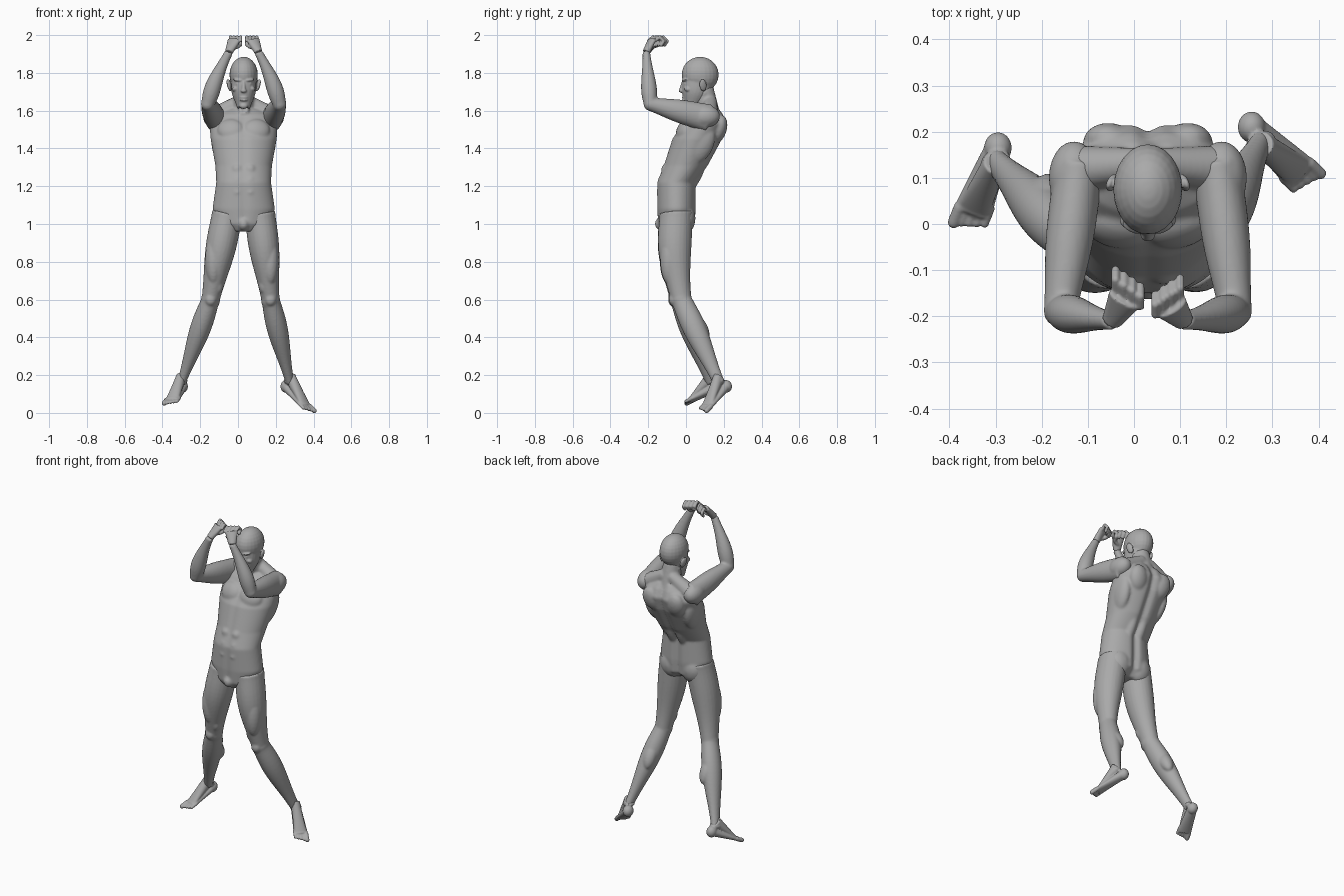
import bpy, bmesh, math
from mathutils import Vector, Matrix

cube = bpy.data.objects.get("Cube")
if cube:
    bpy.data.objects.remove(cube)

MID = 0.03  # body centre line in x
RIGHTWARD = Vector((1, 0, 0))
UP = Vector((0, 0, 1))

grey = (0.4, 0.4, 0.4, 1)
skin = bpy.data.materials.new("warm_grey_skin")
skin.use_nodes = True
skin.diffuse_color = grey
skin.node_tree.nodes["Principled BSDF"].inputs["Base Color"].default_value = grey


def at(sign, across, y, z):
    """Point at a distance from the centre line, on the left (1) or right (-1)."""
    return Vector((MID + sign * across, y, z))


def loft(bm, rings):
    loops = [[bm.verts.new(point) for point in ring] for ring in rings]
    for lower, upper in zip(loops, loops[1:]):
        for i in range(len(lower)):
            bm.faces.new((lower[i - 1], lower[i], upper[i], upper[i - 1]))
    bm.faces.new(loops[0])
    bm.faces.new(loops[-1])


def ellipse(center, wide, deep, count=24):
    angles = [math.tau * i / count for i in range(count)]
    return [center + wide * math.cos(angle) + deep * math.sin(angle) for angle in angles]


def tube(bm, start, end, wide, deep=None, bulge=0, skew=1, bow=Vector(), side=RIGHTWARD):
    """Tapered limb between two joints, with a muscle swelling and a bowed axis."""
    deep = deep or wide
    axis = (end - start).normalized()
    across = (side - axis * side.dot(axis)).normalized()
    normal = axis.cross(across)
    steps = 16
    rings = []
    for i in range(steps + 1):
        t = i / steps
        swell = bulge * math.sin(math.pi * t ** skew) ** 2
        width = wide[0] + (wide[1] - wide[0]) * t + swell
        depth = deep[0] + (deep[1] - deep[0]) * t + swell
        center = start.lerp(end, t) + bow * math.sin(math.pi * t)
        rings.append(ellipse(center, across * width, normal * depth))
    loft(bm, rings)


def chain(bm, points, radius):
    """Round-jointed finger or toe of constant thickness."""
    for start, end in zip(points, points[1:]):
        tube(bm, start, end, (radius, radius))
    for point in points:
        ball(bm, point, (radius, radius, radius))


def ball(bm, center, radii, tilt=0, roll=0, turn=0):
    matrix = Matrix.Translation(center)
    for angle, axis in ((turn, "Z"), (roll, "Y"), (tilt, "X")):
        matrix = matrix @ Matrix.Rotation(math.radians(angle), 4, axis)
    matrix = matrix @ Matrix.Diagonal((*radii, 1))
    bmesh.ops.create_uvsphere(bm, u_segments=24, v_segments=14, radius=1, matrix=matrix)


def finish(bm, name, voxel, softness):
    """Fuse the overlapping muscles of one part into a single smooth skin."""
    bmesh.ops.recalc_face_normals(bm, faces=bm.faces[:])
    mesh = bpy.data.meshes.new(name)
    bm.to_mesh(mesh)
    bm.free()
    mesh.materials.append(skin)
    part = bpy.data.objects.new(name, mesh)
    bpy.context.collection.objects.link(part)
    fuse = part.modifiers.new("fuse", "REMESH")
    fuse.mode = "VOXEL"
    fuse.voxel_size = voxel
    fuse.use_smooth_shade = True
    soften = part.modifiers.new("soften", "SMOOTH")
    soften.iterations = softness


def torso_ring(z, center_y, half_width, half_depth):
    """Oval section with a deep spine groove and a faint belly groove."""
    ring = []
    for point in ellipse(Vector((MID, center_y, z)), RIGHTWARD * half_width,
                         Vector((0, half_depth, 0)), 64):
        back = point.y > center_y
        groove = math.exp(-((point.x - MID) / 0.02) ** 2)
        point.y -= groove * 0.02 if back else -groove * 0.006
        ring.append(point)
    return ring


# Torso core: height, centre y, half width, half depth
bm = bmesh.new()
profile = [(0.96, -0.06, 0.07, 0.07), (1, -0.05, 0.14, 0.1), (1.08, -0.05, 0.165, 0.105),
           (1.22, -0.05, 0.145, 0.105), (1.31, 0, 0.15, 0.12), (1.45, 0.06, 0.175, 0.135),
           (1.53, 0.1, 0.18, 0.12), (1.58, 0.11, 0.15, 0.09), (1.61, 0.12, 0.09, 0.06)]
loft(bm, [torso_ring(*row) for row in profile])

# Neck and groin
tube(bm, at(1, 0, 0.14, 1.5), at(1, 0, 0.09, 1.72), (0.07, 0.05), (0.06, 0.055))
ball(bm, at(1, 0, -0.13, 1), (0.03, 0.035, 0.035))

# Torso muscles, mirrored
for sign in (-1, 1):
    chest = at(sign, 0.07, -0.01, 1.5)
    ball(bm, chest, (0.07, 0.035, 0.06), tilt=-28, turn=sign * 14)
    shoulder_blade = at(sign, 0.08, 0.17, 1.5)
    ball(bm, shoulder_blade, (0.06, 0.045, 0.08), tilt=-18, roll=sign * 14)
    side_muscle = at(sign, 0.13, 0.08, 1.42)
    ball(bm, side_muscle, (0.04, 0.065, 0.11), tilt=-25, roll=sign * 8)
    buttock = at(sign, 0.07, -0.01, 1.03)
    ball(bm, buttock, (0.075, 0.06, 0.085))
    lower_back = at(sign, 0.035, 0.05, 1.25)
    ball(bm, lower_back, (0.03, 0.03, 0.11), tilt=-28)
    neck_slope = at(sign, 0.02, 0.13, 1.65)
    tube(bm, neck_slope, at(sign, 0.15, 0.12, 1.57), (0.035, 0.05), side=UP)
    throat = at(sign, 0.01, 0.02, 1.58)
    tube(bm, at(sign, 0.045, 0.1, 1.7), throat, (0.015, 0.01))
    for i in range(4):
        belly_muscle = at(sign, 0.034, -0.13 + 0.006 * i * i, 1.17 + 0.06 * i)
        ball(bm, belly_muscle, (0.03, 0.025, 0.03), tilt=-14)
finish(bm, "torso", 0.007, 6)

# Head: skull, face and jaw, then the features
bm = bmesh.new()
ball(bm, at(1, 0, 0.075, 1.79), (0.075, 0.098, 0.095))
tube(bm, at(1, 0, 0.07, 1.77), at(1, 0, 0.025, 1.615), (0.07, 0.035), (0.09, 0.035), bulge=0.01)
ball(bm, at(1, 0, 0, 1.625), (0.022, 0.016, 0.016))
nose_tip = at(1, 0, -0.026, 1.705)
tube(bm, at(1, 0, -0.014, 1.755), nose_tip, (0.008, 0.012))
ball(bm, nose_tip, (0.016, 0.012, 0.01))
for lip_height in (1.656, 1.67):
    ball(bm, at(1, 0, -0.01, lip_height), (0.022, 0.012, 0.006))
for sign in (-1, 1):
    brow = at(sign, 0.03, -0.006, 1.762)
    ball(bm, brow, (0.027, 0.014, 0.008), roll=sign * -6, turn=sign * 20)
    eye = at(sign, 0.03, 0, 1.742)
    ball(bm, eye, (0.013, 0.012, 0.008))
    cheek = at(sign, 0.042, 0.01, 1.715)
    ball(bm, cheek, (0.02, 0.02, 0.014), roll=sign * 20, turn=sign * 35)
    ear = at(sign, 0.077, 0.09, 1.735)
    ball(bm, ear, (0.01, 0.02, 0.034), tilt=12, roll=sign * 12, turn=sign * 20)
finish(bm, "head", 0.004, 4)

# Arms: raised forwards, forearms up and inwards, hands curled
for sign, name in ((1, "left"), (-1, "right")):
    shoulder = at(sign, 0.15, 0.12, 1.56)
    elbow = at(sign, 0.19, -0.19, 1.635)
    wrist = at(sign, 0.078, -0.21, 1.91)
    bm = bmesh.new()
    tube(bm, shoulder, elbow, (0.055, 0.036), (0.075, 0.036), bulge=0.006)
    ball(bm, elbow, (0.036, 0.034, 0.036))
    tube(bm, elbow, wrist, (0.036, 0.022), (0.034, 0.02), bulge=0.012, skew=0.6,
         bow=at(sign, 0.01, 0, 0) - at(sign, 0, 0, 0))
    ball(bm, at(sign, 0.16, 0.1, 1.57), (0.055, 0.08, 0.06))
    finish(bm, name + "_arm", 0.006, 5)

    bm = bmesh.new()
    shift = Vector((0, 0.018 if sign < 0 else 0, 0))
    knuckles = at(sign, 0.05, -0.18, 1.975) + shift
    tube(bm, wrist, knuckles, (0.022, 0.038), (0.02, 0.016), side=Vector((sign, 0.5, 0)))
    for i in range(4):
        hub = at(sign, 0.016 + 0.018 * i, -0.175 + 0.012 * i, 1.968) + shift
        curl = [math.radians(angle) for angle in (170, 90, 0, -70)]
        chain(bm, [hub + Vector((0, math.cos(a), math.sin(a))) * 0.022 for a in curl], 0.009)
    thumb_base = at(sign, 0.06, -0.2, 1.93) + shift
    thumb_bend = at(sign, 0.03, -0.19, 1.94) + shift
    chain(bm, [thumb_base, thumb_bend, at(sign, 0.02, -0.16, 1.95) + shift], 0.011)
    finish(bm, name + "_hand", 0.004, 3)

# Legs: stance joints for each side; the feet point outwards
stances = {
    "left": (1, (0.172, -0.025, 0.6), (0.275, 0.175, 0.16), (0.255, 0.21, 0.14), (0.36, 0.11, 0.035)),
    "right": (-1, (-0.145, -0.03, 0.6), (-0.3, 0.135, 0.16), (-0.295, 0.165, 0.14), (-0.35, 0.026, 0.068)),
}
for name, (sign, *joints) in stances.items():
    knee, ankle, heel, sole = map(Vector, joints)
    hip = at(sign, 0.085, -0.05, 1.06)
    outward = RIGHTWARD * sign
    forward = Vector((0, -1, 0))
    bm = bmesh.new()
    tube(bm, hip, knee, (0.082, 0.048), (0.09, 0.055), bulge=0.012, skew=0.8, bow=forward * 0.02)
    ball(bm, knee, (0.05, 0.055, 0.06))
    tube(bm, knee, ankle, (0.048, 0.023), (0.054, 0.03), bulge=0.016, skew=0.7)
    kneecap = knee + forward * 0.04
    ball(bm, kneecap, (0.03, 0.025, 0.035))
    calf = knee.lerp(ankle, 0.33) - forward * 0.03 - outward * 0.01
    ball(bm, calf, (0.04, 0.04, 0.085), tilt=30)
    inner_thigh = hip.lerp(knee, 0.82) + forward * 0.03 - outward * 0.025
    ball(bm, inner_thigh, (0.028, 0.035, 0.055))
    outer_thigh = hip.lerp(knee, 0.55) + forward * 0.05 + outward * 0.025
    ball(bm, outer_thigh, (0.045, 0.05, 0.13))
    finish(bm, name + "_leg", 0.006, 5)

    bm = bmesh.new()
    toward = (sole - heel).normalized()
    inner = toward.cross(UP).normalized() * -sign
    ball(bm, heel, (0.03, 0.034, 0.034))
    tube(bm, heel, sole, (0.028, 0.042), (0.026, 0.016), side=inner)
    tube(bm, ankle + UP * 0.03, sole, (0.026, 0.036), (0.034, 0.012), side=inner)
    ball(bm, ankle + UP * 0.01, (0.034, 0.026, 0.02), turn=25)
    for i in range(5):
        root = sole + inner * (0.03 - 0.016 * i) - toward * 0.006 * i
        chain(bm, [root, root + toward * 0.04], 0.009 if i else 0.013)
    finish(bm, name + "_foot", 0.004, 3)
